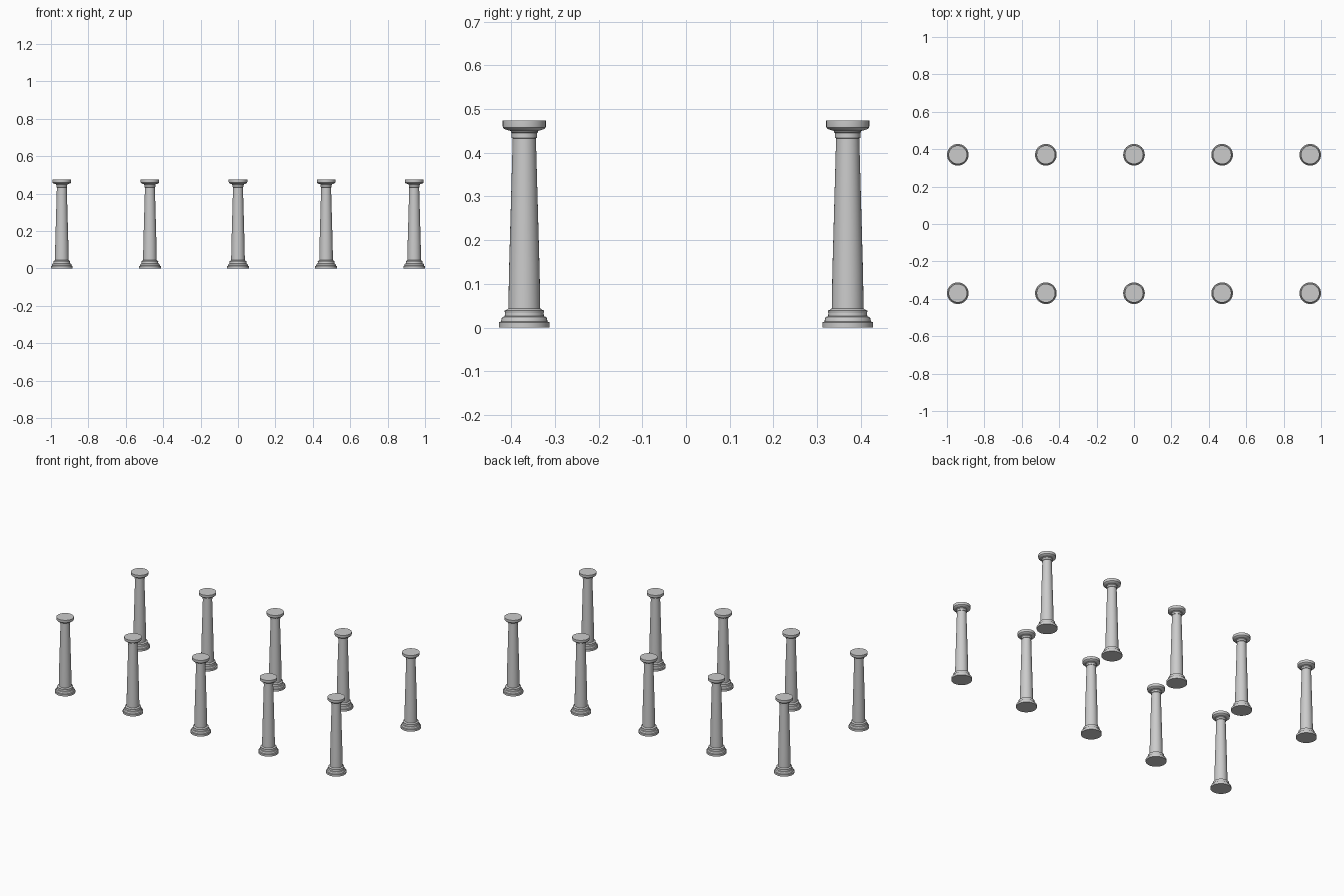
import bpy, bmesh, math

if "Cube" in bpy.data.objects:
    bpy.data.objects.remove(bpy.data.objects["Cube"])

SIDES = 32
SPACING, ROW_Y = 0.471, 0.37


def lathe(name, profile):
    """Turn a (radius, height) profile around z into a closed mesh."""
    bm = bmesh.new()
    rings = []
    for r, z in profile:
        rings.append([bm.verts.new((r * math.cos(2 * math.pi * i / SIDES),
                                    r * math.sin(2 * math.pi * i / SIDES), z))
                      for i in range(SIDES)])
    for low, high in zip(rings, rings[1:]):
        for i in range(SIDES):
            j = (i + 1) % SIDES
            bm.faces.new((low[i], low[j], high[j], high[i]))
    bm.faces.new(rings[0][::-1])
    bm.faces.new(rings[-1])
    mesh = bpy.data.meshes.new(name)
    bm.to_mesh(mesh)
    bm.free()
    mesh.shade_smooth()
    mesh.set_sharp_from_angle(angle=math.radians(30))
    return mesh


column = lathe("column", [
    # stepped base
    (0.058, 0.0), (0.058, 0.012), (0.053, 0.014), (0.052, 0.021),
    (0.050, 0.024), (0.045, 0.026), (0.044, 0.034),
    # ring at the foot of the shaft
    (0.045, 0.036), (0.045, 0.039), (0.040, 0.041),
    # tapering shaft
    (0.0365, 0.044), (0.035, 0.13), (0.0265, 0.433),
    # neck ring
    (0.029, 0.434), (0.029, 0.445), (0.031, 0.447), (0.031, 0.450),
    # round capital
    (0.036, 0.451), (0.045, 0.454), (0.049, 0.458),
    (0.0495, 0.462), (0.0495, 0.474),
])

# two rows of five columns
for row, y in (("front", -ROW_Y), ("back", ROW_Y)):
    for i in range(5):
        obj = bpy.data.objects.new(f"{row}_column_{i + 1}", column)
        obj.location = ((i - 2) * SPACING, y, 0)
        bpy.context.collection.objects.link(obj)
